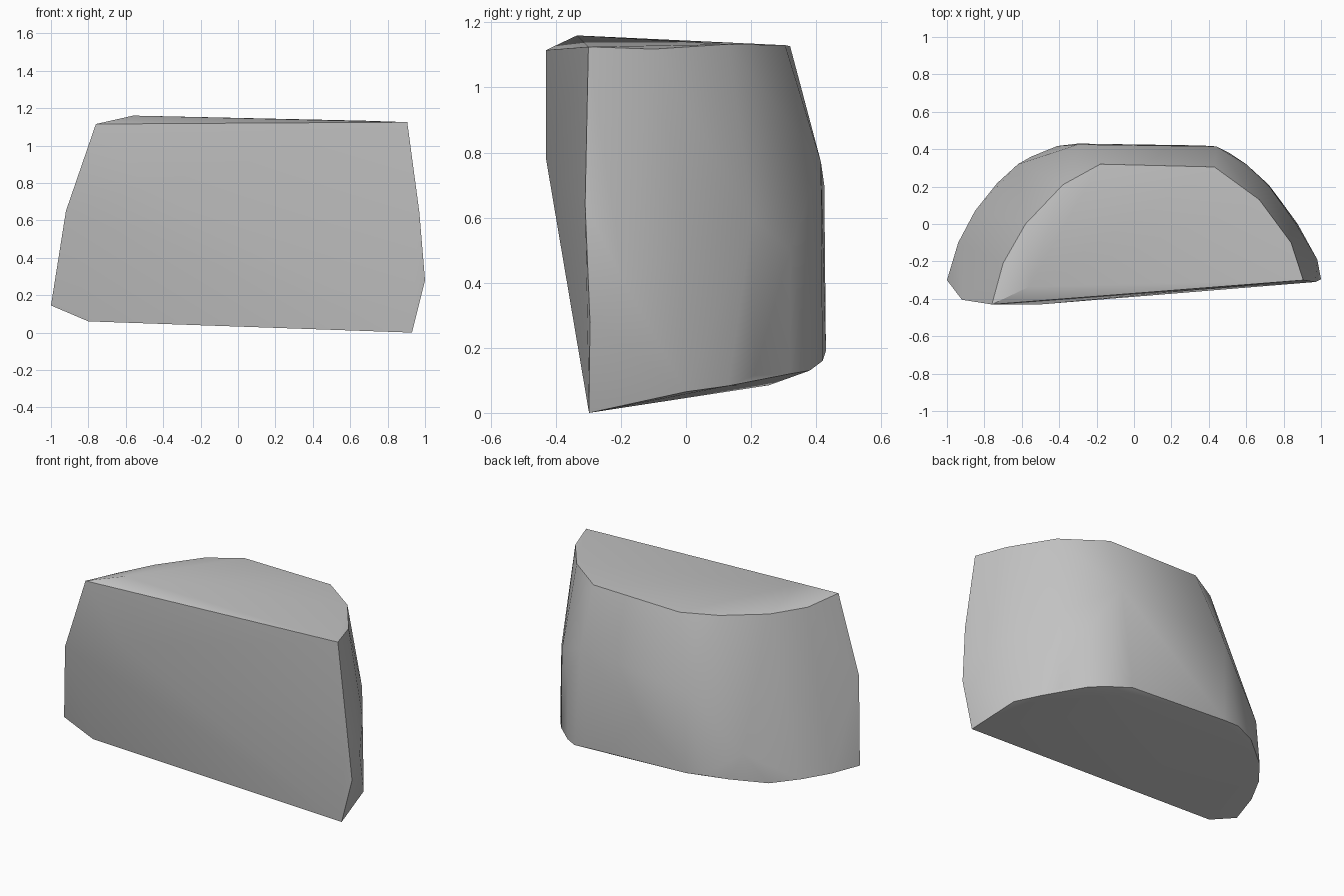
import bpy
import bmesh
from math import radians

default_cube = bpy.data.objects.get("Cube")
if default_cube:
    bpy.data.objects.remove(default_cube, do_unlink=True)


def make_material(name, colour):
    material = bpy.data.materials.new(name)
    material.use_nodes = True
    material.diffuse_color = colour
    material.node_tree.nodes["Principled BSDF"].inputs["Base Color"].default_value = colour
    return material


def hull_object(name, points, material):
    """Wrap a chiselled convex skin around the given corner points."""
    bm = bmesh.new()
    for point in points:
        bm.verts.new(point)
    result = bmesh.ops.convex_hull(bm, input=bm.verts[:])
    unused = [item for item in result["geom_interior"] + result["geom_unused"]
              if isinstance(item, bmesh.types.BMVert)]
    bmesh.ops.delete(bm, geom=list(set(unused)), context="VERTS")
    bmesh.ops.recalc_face_normals(bm, faces=bm.faces[:])
    mesh = bpy.data.meshes.new(name)
    bm.to_mesh(mesh)
    bm.free()
    mesh.materials.append(material)
    rock = bpy.data.objects.new(name, mesh)
    bpy.context.collection.objects.link(rock)
    return rock


# Rim of the top, from the front left corner round the back
top_rim = [
    (-.76, -.43, 1.115), (-.7, -.21, 1.095), (-.58, 0, 1.1),
    (-.38, .21, 1.118), (-.18, .32, 1.127), (.43, .305, 1.13),
    (.67, .13, 1.133), (.84, -.1, 1.118), (.905, -.3, 1.125),
]

# Raised ridge behind the front left corner of the top
top_ridge = [(-.56, -.335, 1.16)]

# Widest corners of the curved back, below the sloping shoulder
back_bulge = [
    (-.62, .32, .35), (-.3, .425, .7), (.44, .415, .77),
    (.6, .32, .5), (.72, .205, .6), (.86, .01, .52), (.98, -.19, .4),
]

# Foot corners, following the slanted underside
foot_rim = [
    (-1, -.3, .145), (-.94, -.1, .155), (-.85, .07, .16), (-.73, .22, .16),
    (-.55, .36, .19), (-.41, .417, .2), (-.3, .43, .19), (.36, .42, .16),
    (.51, .38, .13), (.6, .32, .12), (.72, .21, .115), (.78, .13, .083),
    (.875, 0, .065), (.93, -.298, 0),
]

# Slight belly of the underside
underside = [(.35, .255, .085), (-.8, -.3, .06)]

# Chipped corners on the front face and its right edge
front_chips = [
    (-.92, -.405, .65), (-.5, -.43, .78), (.97, -.31, .64), (1, -.295, .28),
]

stone_grey = make_material("stone grey", (.54, .54, .54, 1))
corners = top_rim + top_ridge + back_bulge + foot_rim + underside + front_chips
boulder = hull_object("boulder", corners, stone_grey)

# Soft sides with crisp broken edges
bpy.ops.object.select_all(action="DESELECT")
boulder.select_set(True)
bpy.context.view_layer.objects.active = boulder
bpy.ops.object.shade_smooth_by_angle(angle=radians(35))
